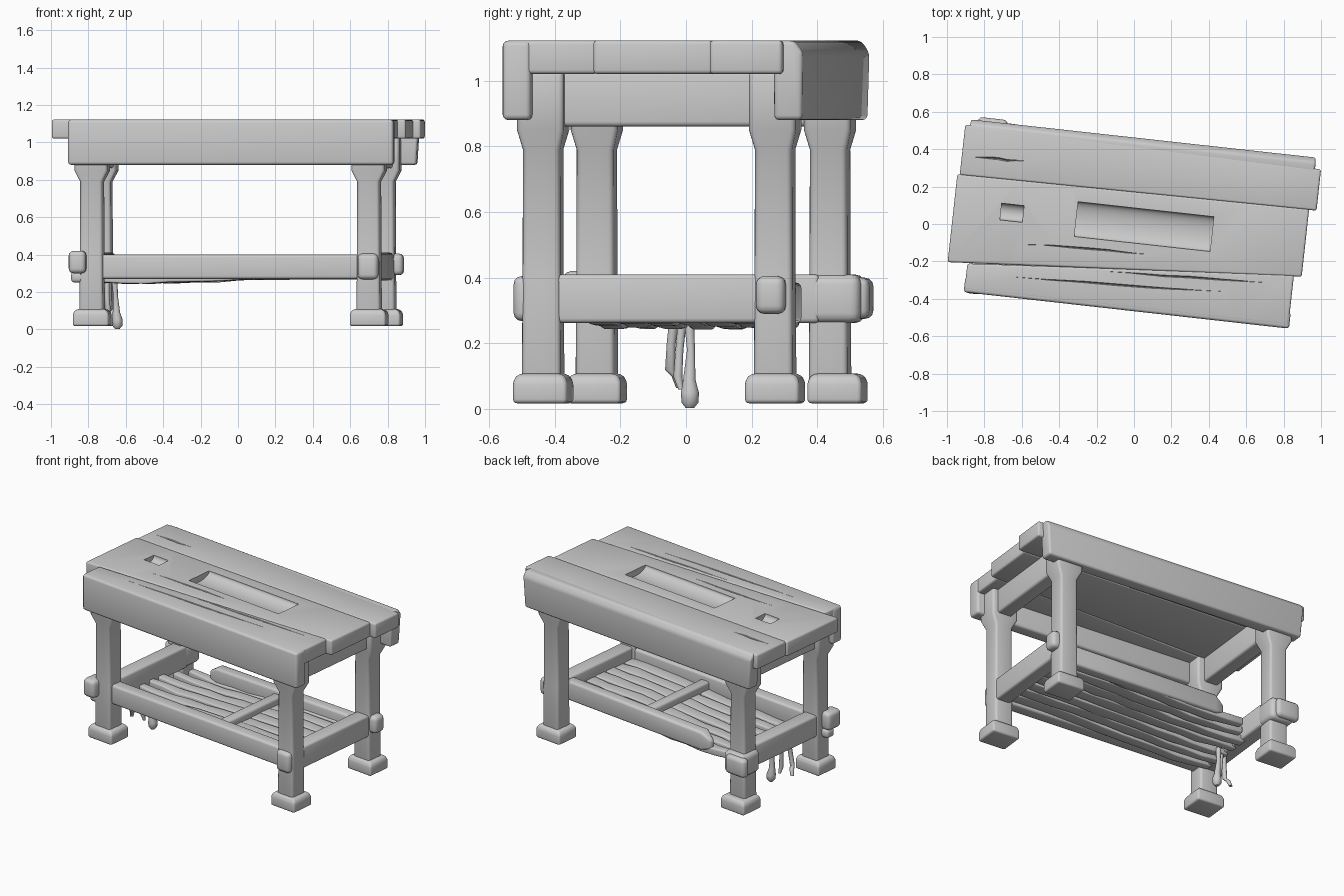
import bpy, bmesh, math, random
from mathutils import Matrix, Vector

if "Cube" in bpy.data.objects:
    bpy.data.objects.remove(bpy.data.objects["Cube"])

random.seed(4)
TURN = Matrix.Rotation(math.radians(-6.3), 4, 'Z')   # whole bench is turned slightly


def finish(ob, bevel=0.0, cutters=()):
    bpy.ops.object.select_all(action='DESELECT')
    bpy.context.view_layer.objects.active = ob
    ob.select_set(True)
    if bevel:
        m = ob.modifiers.new("bevel", 'BEVEL')
        m.width, m.segments = bevel, 3
        m.limit_method, m.angle_limit = 'ANGLE', math.radians(35)
        bpy.ops.object.modifier_apply(modifier=m.name)
    for c in cutters:
        m = ob.modifiers.new("cut", 'BOOLEAN')
        m.operation, m.solver, m.object = 'DIFFERENCE', 'EXACT', c
        bpy.ops.object.modifier_apply(modifier=m.name)
    bpy.ops.object.shade_smooth_by_angle(angle=math.radians(40))


def loft(name, rings, bevel=0.015, cutters=(), done=True):
    """Skin a list of equal-length point rings, capped at both ends."""
    bm = bmesh.new()
    rows = [[bm.verts.new(TURN @ Vector(p)) for p in r] for r in rings]
    n = len(rows[0])
    for a, b in zip(rows, rows[1:]):
        for i in range(n):
            bm.faces.new((a[i], a[(i + 1) % n], b[(i + 1) % n], b[i]))
    bm.faces.new(rows[0])
    bm.faces.new(rows[-1])
    bmesh.ops.recalc_face_normals(bm, faces=bm.faces[:])
    me = bpy.data.meshes.new(name)
    bm.to_mesh(me)
    bm.free()
    ob = bpy.data.objects.new(name, me)
    bpy.context.collection.objects.link(ob)
    if done:
        finish(ob, bevel, cutters)
    return ob


def xring(u, v0, v1, z0, z1):
    return [(u, v0, z0), (u, v1, z0), (u, v1, z1), (u, v0, z1)]


def zring(u, v, z, hu, hv):
    return [(u - hu, v - hv, z), (u + hu, v - hv, z), (u + hu, v + hv, z), (u - hu, v + hv, z)]


def box(name, u, v, z, bevel=0.015):
    return loft(name, [xring(u[0], *v, *z), xring(u[1], *v, *z)], bevel)


# Cutters: scooped hollows and long cracks in the top
def scoop(u0, u1, v, hv, depth):
    arc = [(math.cos(a), math.sin(a)) for a in [k * math.tau / 32 for k in range(32)]]
    return loft("scoop_cutter", [[(u, v + hv * c, 1.12 + depth * s) for c, s in arc]
                                 for u in (u0, u1)], done=False)


def crack(u0, u1, v0, v1, w=0.012):
    rings = []
    for k in range(7):
        t = k / 6
        h = w * math.sin(math.pi * t) + 0.001
        u, v = u0 + (u1 - u0) * t, v0 + (v1 - v0) * t + random.uniform(-.004, .004)
        rings.append([(u, v - h, 1.15), (u, v, 1.12 - 1.2 * h), (u, v + h, 1.15)])
    return loft("crack_cutter", rings, done=False)


tray = scoop(-0.31, 0.42, -0.008, 0.094, 0.04)
slot = scoop(-0.715, -0.595, -0.012, 0.045, 0.035)
front_cracks = [crack(-0.6, 0.5, -0.35, -0.31), crack(-0.1, 0.75, -0.27, -0.23)]
mid_cracks = [crack(-0.55, 0.1, -0.17, -0.15)]
back_cracks = [crack(-0.9, -0.62, 0.26, 0.27, 0.014)]

# Top planks: tapered boards
def plank(name, left, right, cutters):
    (ul, a0, a1), (ur, b0, b1) = left, right
    rings = []
    for k in range(7):
        t = k / 6
        rings.append(xring(ul + (ur - ul) * t, a0 + (b0 - a0) * t, a1 + (b1 - a1) * t, 1.02, 1.122))
    loft(name, rings, 0.012, cutters)


plank("front_top_plank", (-0.862, -0.45, -0.308), (0.88, -0.45, -0.176), front_cracks)
plank("middle_top_plank", (-0.968, -0.312, 0.162), (0.922, -0.182, 0.182), [tray, slot] + mid_cracks)
plank("back_top_plank", (-0.955, 0.158, 0.43), (0.962, 0.178, 0.40), back_cracks)
for c in [tray, slot] + front_cracks + mid_cracks + back_cracks:
    bpy.data.objects.remove(c)

# Deep boards along front and back edges
loft("front_apron", [xring(-0.865, -0.462, -0.378, 0.88, 1.121),
                     xring(0.885, -0.465, -0.378, 0.88, 1.121)], 0.016)
loft("back_apron", [[(u * k, .37, .88), (u * k, .456, .88), (u, .46, 1.085),
                     (u, .435, 1.121), (u, .37, 1.121)] for u, k in ((-0.93, .98), (0.93, .985))], 0.014)

# Legs with flared heads and block feet
for sv, front in ((-1, "front"), (1, "back")):
    for su, side in ((-1, "left"), (1, "right")):
        back_left = sv > 0 > su
        u, v = (-0.778 if back_left else su * 0.745), sv * 0.355
        loft(f"{front}_{side}_leg", [zring(u, v, z, a, b) for z, a, b in
             ((.08, .064, .060), (.40, .061, .058), (.79, .060, .057),
              (.85, .090, .072), (1.03, .090, .072))], 0.016)
        if back_left:
            v = 0.378
        loft(f"{front}_{side}_foot", [zring(u, v, z, a, b) for z, a, b in
             ((.018, .096, .083), (.088, .096, .083), (.108, .08, .068))], 0.018)

# End rails, upper and lower
for su, side in ((-1, "left"), (1, "right")):
    us = sorted((su * 0.70, su * 0.80))
    box(f"{side}_upper_rail", us, (-0.33, 0.33), (0.86, 1.03))
    box(f"{side}_stretcher", us, (-0.33, 0.33), (0.262, 0.41))

# Long shelf rails; the back one is broken short of the left leg
box("front_shelf_rail", (-0.70, 0.70), (-0.39, -0.305), (0.27, 0.40))
loft("back_shelf_rail", [xring(-0.46, .26, .29, .28, .34), xring(-0.39, .235, .31, .262, .385),
                         xring(0.72, .235, .31, .268, .40)])

# Tenon ends poking through the legs
box("front_right_tenon", (0.69, 0.80), (-0.442, -0.36), (0.268, 0.405), 0.025)
box("back_right_tenon", (0.77, 0.852), (0.305, 0.395), (0.29, 0.405), 0.025)
box("front_left_tenon", (-0.862, -0.77), (-0.465, -0.345), (0.30, 0.42), 0.025)
box("front_left_peg", (-0.855, -0.77), (-0.41, -0.34), (0.25, 0.31), 0.02)
box("back_left_tenon", (-0.865, -0.70), (0.29, 0.455), (0.262, 0.41), 0.03)
box("back_left_peg", (-0.89, -0.73), (0.42, 0.478), (0.275, 0.40), 0.025)

# Shelf: wavy worn slats, sagging and splaying towards the left, and a batten
N = 7
for i in range(N):
    v = -0.27 + 0.53 * i / (N - 1)
    end = -0.73 if i < 5 else -0.66 + 0.05 * (i - 5)
    rings = []
    for k in range(12):
        t = k / 11
        u = 0.72 + (end - 0.72) * t
        wob = random.uniform(-0.005, 0.005)
        hw = 0.044 + random.uniform(-0.006, 0.002) - 0.016 * t ** 4
        z = 0.312 - 0.04 * math.sin(math.pi * t ** 2 * 0.7) + random.uniform(-0.004, 0.004)
        rings.append(xring(u, v + wob - hw, v + wob + hw, z - 0.026, z + 0.022))
    loft(f"shelf_slat_{i + 1}", rings, 0.009)
box("shelf_batten", (0.08, 0.15), (-0.33, 0.27), (0.30, 0.365))

# Splintered strips hanging under the left end (world-space paths, tapered)
strips = [[(-.66, .01, .27, .9), (-.655, .015, .18, .7), (-.65, .01, .09, 1.1), (-.645, .012, .05, 1.6),
           (-.645, .012, .02, 1.5), (-.645, .012, .003, .7)],
          [(-.74, -.035, .28, .9), (-.75, -.045, .20, .8), (-.76, -.05, .12, .8), (-.77, -.03, .10, .8), (-.78, -.02, .065, .6)],
          [(-.70, -.01, .28, .8), (-.70, -.02, .18, .7), (-.695, -.025, .10, .8), (-.69, -.015, .06, .5)]]
for i, path in enumerate(strips):
    rings = []
    for x, y, z, s in path:
        r = 0.018 * s
        rings.append([TURN.inverted() @ Vector((x + r * math.cos(a), y + r * math.sin(a), z))
                      for a in [k * math.tau / 10 for k in range(10)]])
    loft(f"hanging_splinter_{i + 1}", rings, 0)
